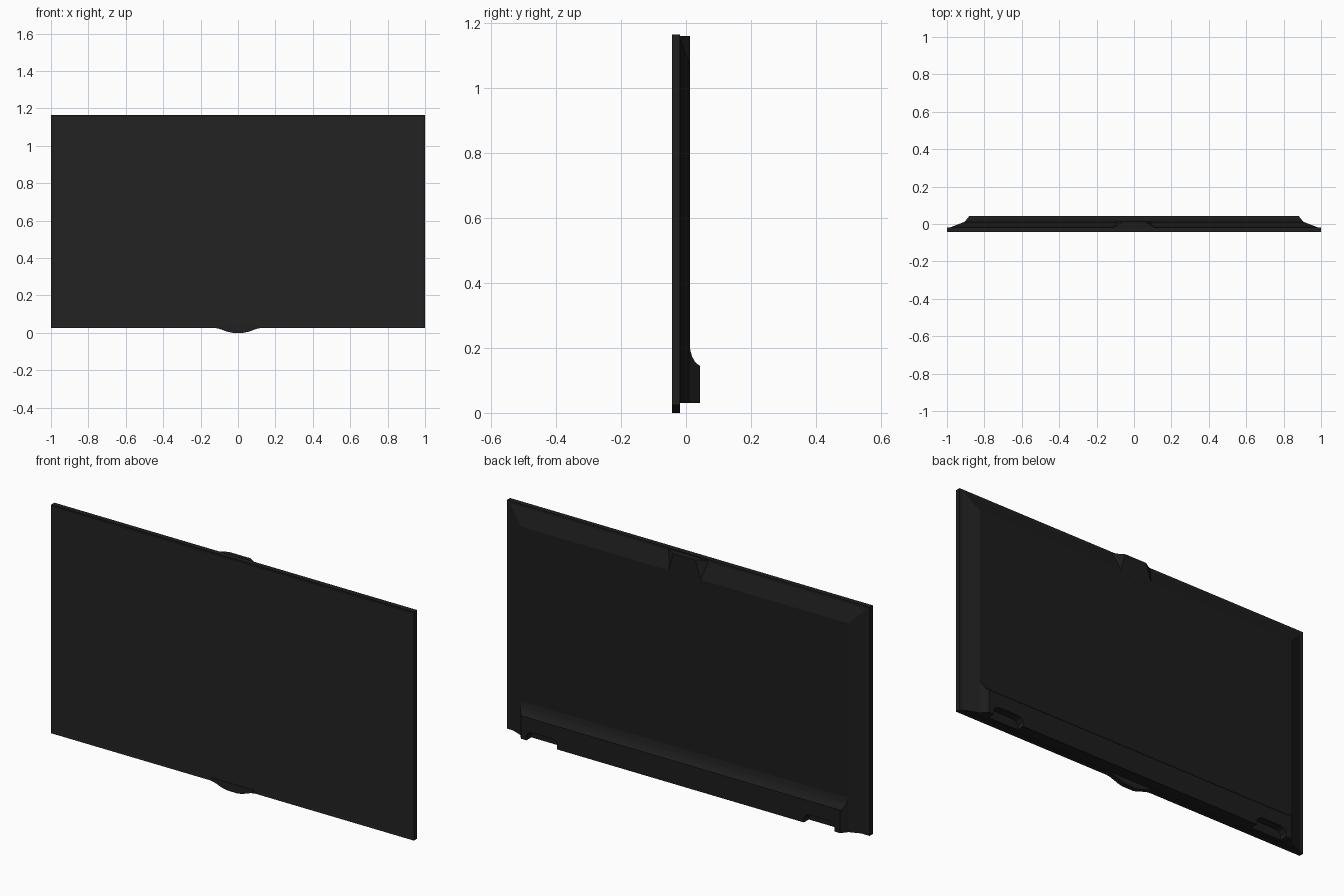
import bpy, bmesh

if "Cube" in bpy.data.objects:
    bpy.data.objects.remove(bpy.data.objects["Cube"])


def material(name, v):
    m = bpy.data.materials.new(name)
    m.diffuse_color = (v, v, v, 1)
    m.use_nodes = True
    m.node_tree.nodes["Principled BSDF"].inputs["Base Color"].default_value = m.diffuse_color
    return m


SCREEN = material("screen black", 0.016)
FRAME = material("frame black", 0.014)
SHELL = material("shell black", 0.012)


def finish(name, bm, mat):
    bmesh.ops.recalc_face_normals(bm, faces=bm.faces)
    me = bpy.data.meshes.new(name)
    bm.to_mesh(me)
    bm.free()
    ob = bpy.data.objects.new(name, me)
    bpy.context.collection.objects.link(ob)
    me.materials.append(mat)
    return ob


def loft(name, a, b, mat):
    """Closed solid between two matching outlines."""
    bm = bmesh.new()
    va, vb = [bm.verts.new(p) for p in a], [bm.verts.new(p) for p in b]
    bm.faces.new(va)
    bm.faces.new(vb)
    n = len(a)
    for i in range(n):
        j = (i + 1) % n
        bm.faces.new((va[i], va[j], vb[j], vb[i]))
    return finish(name, bm, mat)


def rect(w0, w1, y, z0, z1):
    """Trapezoid outline: half widths w0 at z0 and w1 at z1."""
    return [(-w0, y, z0), (w0, y, z0), (w1, y, z1), (-w1, y, z1)]


def cut(ob, cutter):
    m = ob.modifiers.new("notch", 'BOOLEAN')
    m.operation = 'DIFFERENCE'
    m.solver = 'EXACT'
    m.object = cutter


# Front panel with a shallow recessed screen
panel = loft("panel_frame", rect(1, 1, -0.043, 0.025, 1.165),
             rect(1, 1, -0.018, 0.025, 1.165), FRAME)
panel.data.materials.append(SCREEN)
bm = bmesh.new()
bm.from_mesh(panel.data)
front = [f for f in bm.faces if f.normal.y < -0.9]
bmesh.ops.inset_region(bm, faces=front, thickness=0.018)
for f in front:
    f.material_index = 1
    for v in f.verts:
        v.co.y += 0.002
bm.to_mesh(panel.data)
bm.free()

# Curved chin below the centre of the panel
half = [(0.03, 0.0), (0.055, 0.005), (0.08, 0.014), (0.10, 0.021), (0.12, 0.025), (0.12, 0.04)]
outline = half + [(-x, z) for x, z in reversed(half)]
loft("centre_chin", [(x, -0.0435, z) for x, z in outline],
     [(x, -0.018, z) for x, z in outline], FRAME)

# Sloped rear housing
housing = loft("rear_housing", rect(0.985, 0.985, -0.019, 0.03, 1.155),
               rect(0.905, 0.905, 0.012, 0.03, 1.07), SHELL)

# Raised block breaking the top slope
loft("top_centre_block", rect(0.13, 0.11, -0.019, 1.05, 1.16),
     rect(0.095, 0.06, 0.0121, 1.05, 1.16), SHELL)

# Thicker lower bulge with a concave upper edge and tapered ends
profile = [(-0.005, 0.03), (0.043, 0.03), (0.043, 0.145), (0.034, 0.151), (0.026, 0.160),
           (0.019, 0.173), (0.015, 0.186), (0.012, 0.20), (-0.005, 0.20)]
ends = [[(s * (0.905 - (y - 0.012) * 0.8), y, z) for y, z in profile] for s in (-1, 1)]
bulge = loft("lower_bulge", ends[0], ends[1], SHELL)

# Mounting notches in the lower edge
for s, side in ((-1, "left"), (1, "right")):
    shape = [(0.68, 0.0), (0.85, 0.0), (0.85, 0.055), (0.84, 0.068), (0.82, 0.075),
             (0.71, 0.075), (0.69, 0.068), (0.68, 0.055)]
    cutter = loft(side + "_notch_cutter", [(s * x, 0.004, z) for x, z in shape],
                  [(s * x, 0.06, z) for x, z in shape], SHELL)
    cutter.hide_render = True
    cutter.hide_set(True)
    cut(bulge, cutter)
    cut(housing, cutter)
